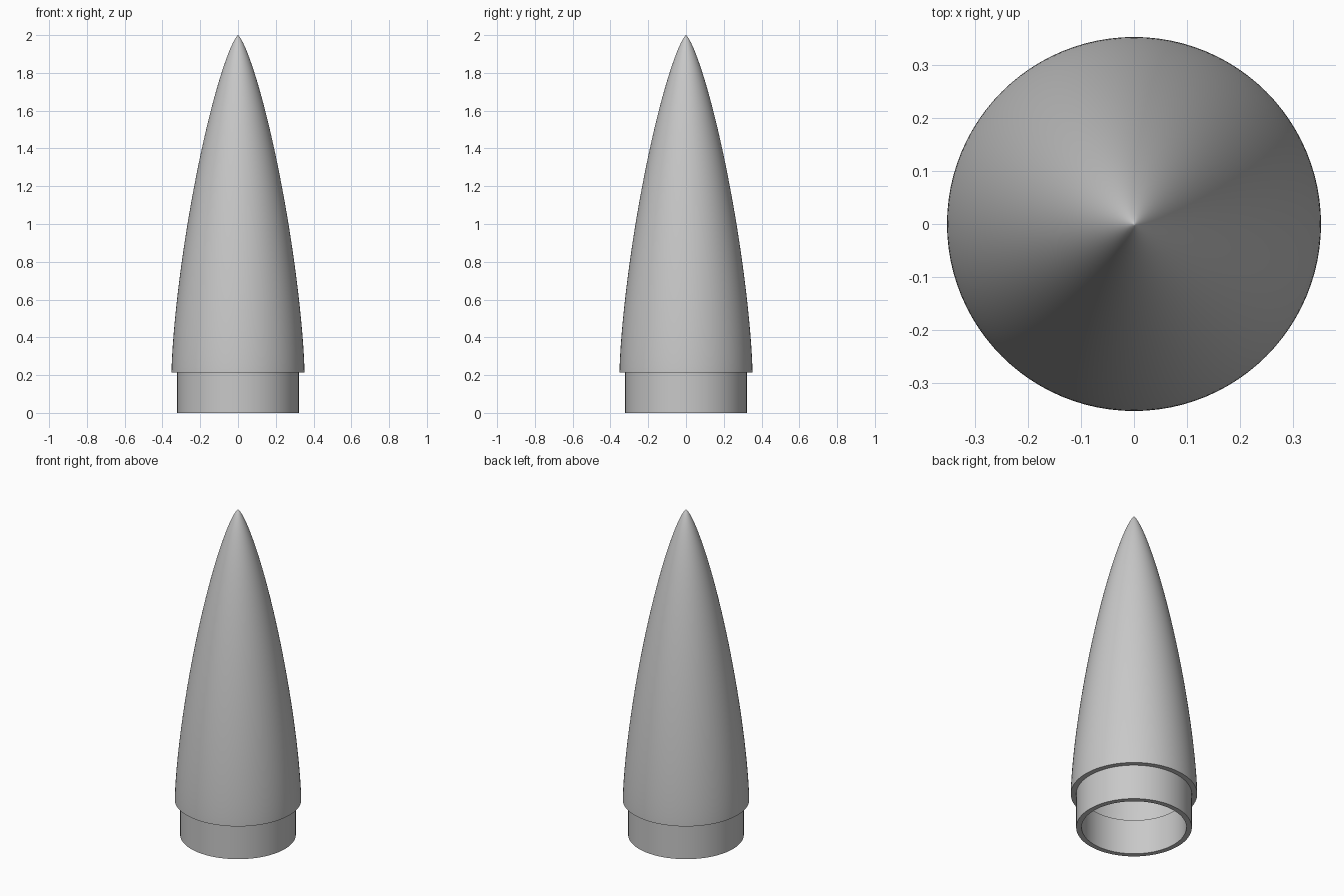
import bpy
import bmesh
import math

cube = bpy.data.objects.get("Cube")
if cube:
    bpy.data.objects.remove(cube, do_unlink=True)

SIDES = 96
HEIGHT = 2.0
BASE_Z = 0.215         # where the nose meets the shoulder
BASE_R = 0.352
WALL = 0.03
SHOULDER_R = BASE_R - WALL
STEPS = 40

grey = bpy.data.materials.new("plain grey")
grey.use_nodes = True
colour = (0.58, 0.58, 0.58, 1)
grey.diffuse_color = colour
grey.node_tree.nodes["Principled BSDF"].inputs["Base Color"].default_value = colour


def lathe(name, profile):
    """Revolve a closed (radius, z) profile round the vertical axis."""
    bm = bmesh.new()
    verts = [bm.verts.new((r, 0, z)) for r, z in profile]
    edges = [bm.edges.new(pair) for pair in zip(verts, verts[1:])]
    if profile[0][0] > 0:
        edges.append(bm.edges.new((verts[-1], verts[0])))
    bmesh.ops.spin(bm, geom=verts + edges, cent=(0, 0, 0), axis=(0, 0, 1),
                   angle=math.tau, steps=SIDES)
    bmesh.ops.remove_doubles(bm, verts=bm.verts, dist=0.00001)
    bmesh.ops.recalc_face_normals(bm, faces=bm.faces)
    mesh = bpy.data.meshes.new(name)
    bm.to_mesh(mesh)
    bm.free()
    mesh.materials.append(grey)
    obj = bpy.data.objects.new(name, mesh)
    bpy.context.collection.objects.link(obj)
    bpy.ops.object.select_all(action="DESELECT")
    obj.select_set(True)
    bpy.context.view_layer.objects.active = obj
    bpy.ops.object.shade_smooth_by_angle(angle=math.radians(30))
    return obj


def nose_curve(radius, top):
    """Low-drag curve from the tip down to the base."""
    points = []
    for i in range(STEPS + 1):
        theta = math.pi * i / STEPS
        t = (1 - math.cos(theta)) / 2
        area = max(theta - math.sin(2 * theta) / 2, 0)
        points.append((radius * math.sqrt(area / math.pi),
                       top - t * (top - BASE_Z)))
    return points


# Hollow pointed nose: outer skin down, inner skin back up
outer = nose_curve(BASE_R, HEIGHT)
inner = nose_curve(SHOULDER_R, HEIGHT - 3 * WALL)
lathe("nose_shell", outer + inner[::-1])

# Open shoulder sleeve below the nose
inside = SHOULDER_R - WALL
lathe("shoulder_sleeve", [(SHOULDER_R, BASE_Z), (SHOULDER_R, 0),
                          (inside, 0), (inside, BASE_Z)])
